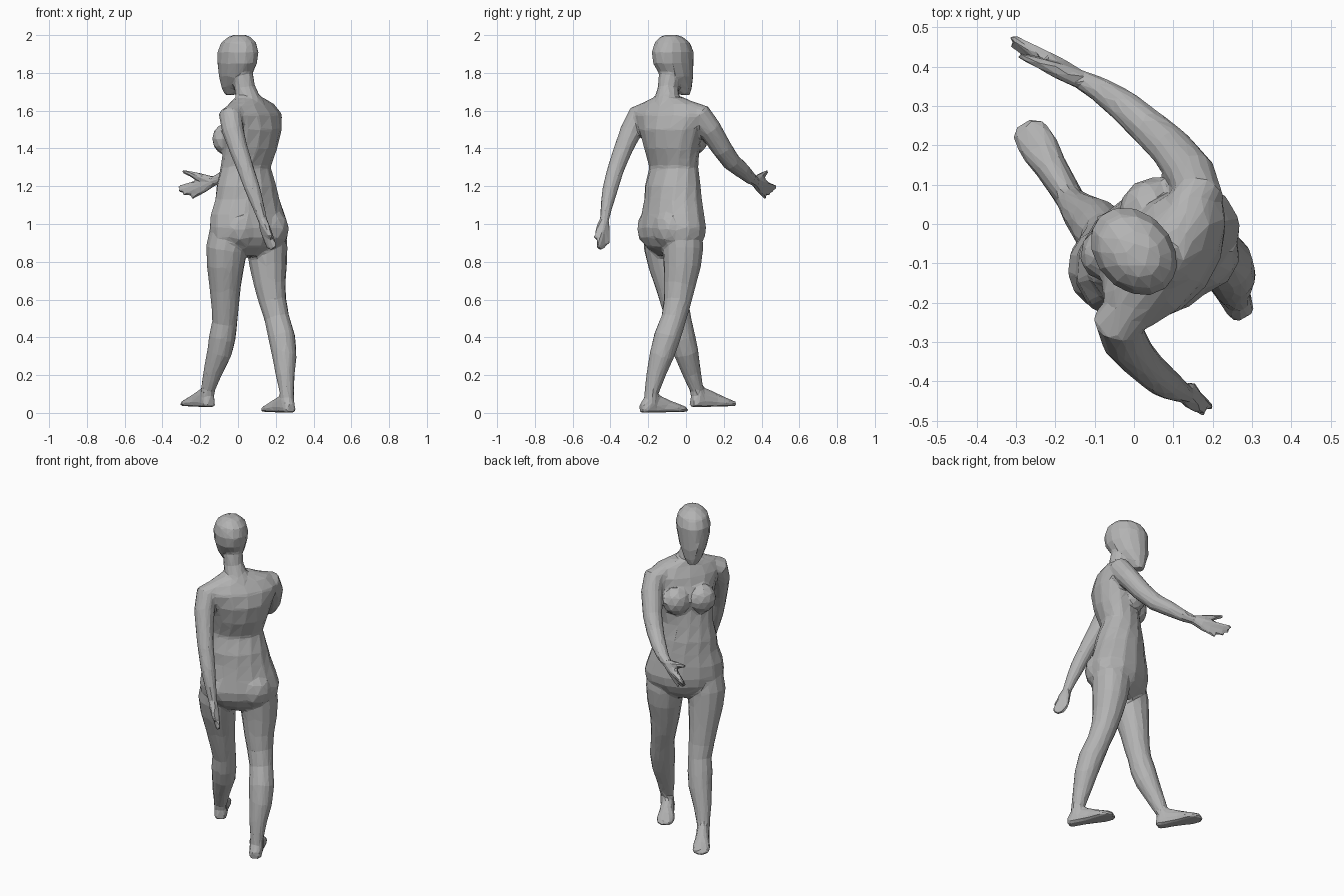
import bpy
import bmesh
from math import cos, sin, pi, radians
from mathutils import Vector, Matrix

if "Cube" in bpy.data.objects:
    bpy.data.objects.remove(bpy.data.objects["Cube"], do_unlink=True)

bm = bmesh.new()
SIDES = 14
ANGLES = [2 * pi * i / SIDES for i in range(SIDES)]


def skin_rings(rings):
    """Bridge rings of points into one closed shell."""
    loops = [[bm.verts.new(p) for p in ring] for ring in rings]
    for a, b in zip(loops, loops[1:]):
        for i in range(SIDES):
            j = (i + 1) % SIDES
            bm.faces.new((a[i], a[j], b[j], b[i]))
    bm.faces.new(loops[0][::-1])
    bm.faces.new(loops[-1])


def level_loft(sections):
    """Level ellipses: x, y, z, half depth, half width, facing in degrees."""
    rings = []
    for x, y, z, depth, width, facing in sections:
        turn = Matrix.Rotation(radians(facing), 3, 'Z')
        rings.append([Vector((x, y, z)) + turn @ Vector((depth * cos(t), width * sin(t), 0))
                      for t in ANGLES])
    skin_rings(rings)


def limb(points):
    """Round tube along x, y, z, radius points."""
    path = [Vector(p[:3]) for p in points]
    side = Vector((-1, -1, 0)).normalized()
    rings = []
    for i, p in enumerate(path):
        tangent = (path[min(i + 1, len(path) - 1)] - path[max(i - 1, 0)]).normalized()
        u = tangent.cross(side).normalized()
        v = tangent.cross(u)
        r = points[i][3]
        rings.append([p + r * (cos(t) * u + sin(t) * v) for t in ANGLES])
    skin_rings(rings)


def bulge(centre, radii, facing):
    """Soft ellipsoid; radii are depth, width and height."""
    matrix = (Matrix.Translation(centre) @ Matrix.Rotation(radians(facing), 4, 'Z')
              @ Matrix.Diagonal((*radii, 1)))
    bmesh.ops.create_icosphere(bm, subdivisions=2, radius=1, matrix=matrix)


def foot(heel, toe, base):
    """Flat-soled foot lofted from heel to toe."""
    start, end = Vector((*heel, base)), Vector((*toe, base + .006))
    across = (end - start).normalized().cross(Vector((0, 0, 1)))
    rings = []
    for s, width, height in ((0, .024, .05), (.08, .037, .08), (.25, .038, .11), (.5, .042, .08),
                             (.75, .052, .05), (.92, .046, .034), (1, .026, .024)):
        rings.append([start.lerp(end, s) + across * width * cos(t)
                      + Vector((0, 0, height * (max(sin(t), -.5) + .5) / 1.5)) for t in ANGLES])
    skin_rings(rings)


def hand(wrist, tips):
    """Fingers fanning out of the wrist; they merge into the palm."""
    wrist = Vector(wrist)
    for tip in tips:
        tip = Vector(tip)
        limb([(*wrist, .024), (*wrist.lerp(tip, .35), .023),
              (*wrist.lerp(tip, .6), .018), (*tip, .01)])


# Torso, pelvis turned against the shoulders
level_loft([
    (.05, -.068, .83, .07, .1, 120),
    (.055, -.07, .88, .13, .18, 120),
    (.06, -.07, .93, .155, .22, 120),
    (.06, -.07, .98, .162, .227, 120),
    (.052, -.07, 1.05, .153, .212, 120),
    (.05, -.068, 1.13, .143, .184, 122),
    (.045, -.07, 1.2, .137, .172, 126),
    (.04, -.065, 1.3, .114, .147, 132),
    (.065, -.075, 1.4, .127, .162, 138),
    (.075, -.08, 1.5, .134, .19, 142),
    (.078, -.085, 1.58, .112, .22, 145),
    (.07, -.088, 1.635, .08, .18, 145),
    (.06, -.09, 1.67, .062, .09, 142),
])

# Breasts and buttocks
for spot in ((-.063, -.067, 1.45), (.035, .042, 1.45)):
    bulge(spot, (.07, .083, .085), 140)
for spot in ((.022, -.168, .975), (.17, -.088, .975)):
    bulge(spot, (.09, .105, .11), 120)

# Neck
limb([(.065, -.095, 1.62, .085), (.05, -.1, 1.67, .065), (.036, -.095, 1.72, .055),
      (.028, -.09, 1.77, .056), (.01, -.08, 1.84, .055)])

# Head with jaw and a faint nose
level_loft([(x, y, z, depth, width, 133) for x, y, z, depth, width in (
    (-.04, -.008, 1.683, .03, .03),
    (-.035, -.02, 1.72, .052, .052),
    (-.016, -.048, 1.78, .096, .077),
    (-.004, -.067, 1.85, .121, .093),
    (0, -.07, 1.91, .125, .098),
    (.003, -.073, 1.96, .105, .085),
    (.008, -.078, 1.992, .062, .054),
    (.01, -.08, 2.002, .03, .03))])
bulge((-.077, .005, 1.8), (.024, .018, .036), 133)

# Left leg, stepping forward
limb([(-.02, -.11, 1.02, .1), (-.045, -.115, .95, .108), (-.06, -.113, .87, .11),
      (-.066, -.1, .78, .1),
      (-.068, -.075, .66, .083), (-.068, -.055, .56, .073), (-.07, -.035, .48, .067),
      (-.083, -.02, .4, .071), (-.098, 0, .32, .067), (-.135, .03, .21, .05),
      (-.16, .058, .12, .037), (-.165, .068, .06, .037)])
foot((-.142, .03), (-.28, .258), .03)

# Right leg, trailing
limb([(.13, -.035, 1.02, .1), (.148, -.025, .95, .108), (.154, -.016, .87, .109),
      (.16, -.02, .78, .1),
      (.168, -.033, .68, .085), (.183, -.045, .59, .074), (.206, -.065, .5, .067),
      (.232, -.1, .4, .072), (.246, -.13, .3, .065), (.25, -.16, .2, .051),
      (.258, -.182, .11, .038), (.262, -.19, .04, .038)])
foot((.284, -.238), (.146, 0), 0)

# Right arm, reaching forward
limb([(.13, .03, 1.59, .06), (.165, .075, 1.575, .064), (.147, .125, 1.505, .062),
      (.097, .19, 1.4, .055), (.043, .24, 1.33, .049), (-.02, .295, 1.285, .043),
      (-.08, .338, 1.245, .034), (-.13, .365, 1.225, .026)])
hand((-.13, .365, 1.225), ((-.315, .478, 1.195), (-.312, .458, 1.175), (-.29, .44, 1.155),
                           (-.245, .42, 1.137), (-.295, .432, 1.28)))

# Left arm, swinging back
limb([(0, -.2, 1.59, .06), (-.04, -.25, 1.57, .064), (-.026, -.293, 1.49, .058),
      (.005, -.335, 1.39, .05), (.04, -.372, 1.29, .045), (.075, -.4, 1.19, .042),
      (.105, -.42, 1.1, .033), (.13, -.433, 1.02, .025)])
hand((.13, -.433, 1.02), ((.198, -.468, .875), (.183, -.455, .863), (.165, -.437, .865),
                          (.152, -.412, .89), (.177, -.482, .925)))

# One skin over all the parts, faceted
bmesh.ops.recalc_face_normals(bm, faces=bm.faces[:])
mesh = bpy.data.meshes.new("body")
bm.to_mesh(mesh)
bm.free()
body = bpy.data.objects.new("body", mesh)
bpy.context.collection.objects.link(body)
bpy.context.view_layer.objects.active = body
body.select_set(True)

fuse = body.modifiers.new("fuse", 'REMESH')
fuse.mode = 'VOXEL'
fuse.voxel_size = .009
soften = body.modifiers.new("soften", 'SMOOTH')
soften.iterations = 7
facet = body.modifiers.new("facet", 'DECIMATE')
facet.ratio = .036
for name in ("fuse", "soften", "facet"):
    bpy.ops.object.modifier_apply(modifier=name)
bpy.ops.object.shade_flat()

# Plain grey skin
grey = bpy.data.materials.new("grey")
grey.use_nodes = True
colour = (.45, .45, .45, 1)
grey.diffuse_color = colour
grey.node_tree.nodes["Principled BSDF"].inputs["Base Color"].default_value = colour
body.data.materials.clear()
body.data.materials.append(grey)
